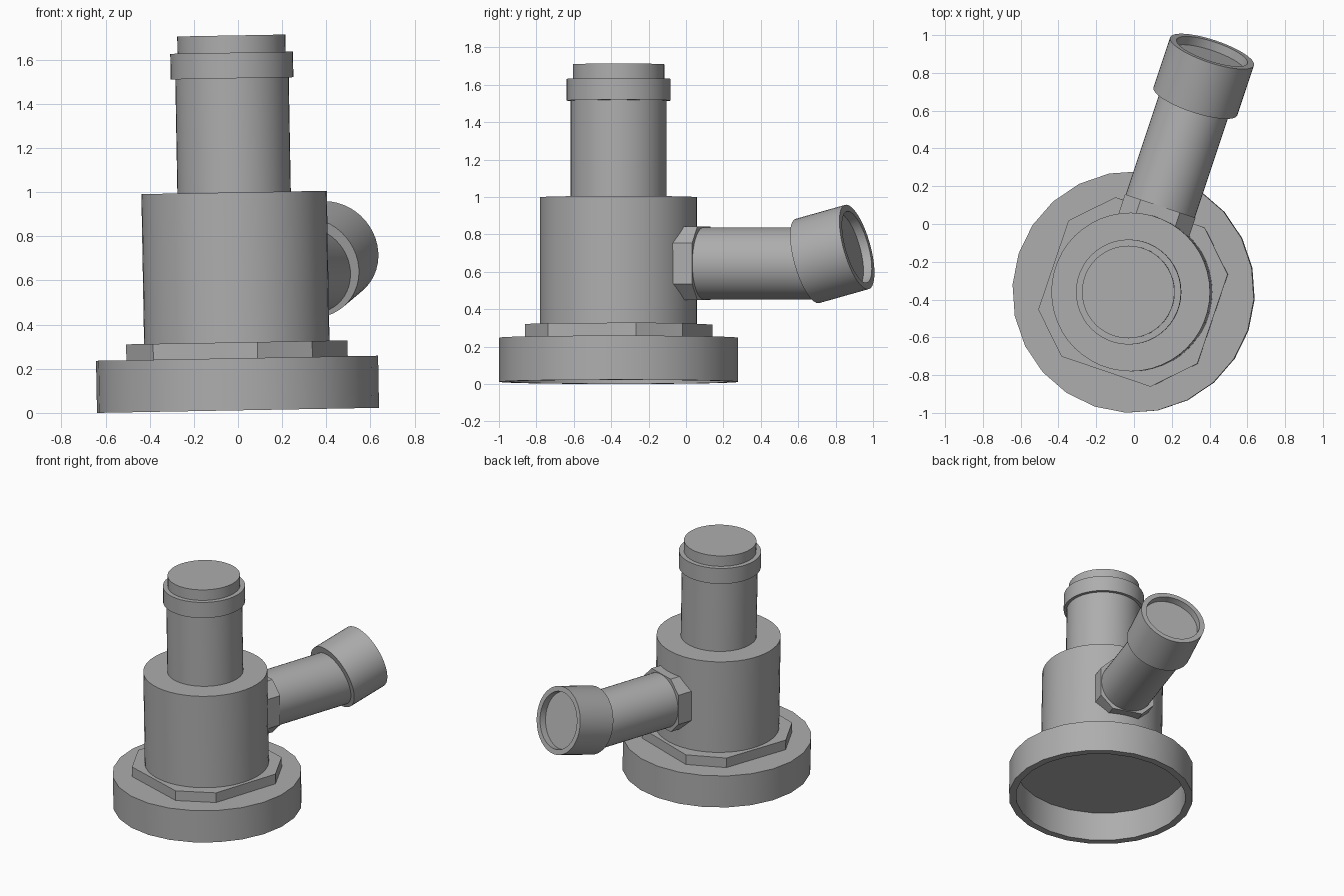
import bpy, bmesh, math
from mathutils import Matrix, Vector

cube = bpy.data.objects.get("Cube")
if cube:
    bpy.data.objects.remove(cube, do_unlink=True)

GREY = (0.42, 0.42, 0.42, 1.0)
metal = bpy.data.materials.new("plain grey")
metal.use_nodes = True
metal.diffuse_color = GREY
metal.node_tree.nodes["Principled BSDF"].inputs["Base Color"].default_value = GREY


def finish(name, bm, matrix):
    bmesh.ops.recalc_face_normals(bm, faces=bm.faces)
    mesh = bpy.data.meshes.new(name)
    bm.to_mesh(mesh)
    bm.free()
    mesh.materials.append(metal)
    ob = bpy.data.objects.new(name, mesh)
    ob.matrix_world = matrix
    bpy.context.collection.objects.link(ob)
    bpy.ops.object.select_all(action='DESELECT')
    ob.select_set(True)
    bpy.context.view_layer.objects.active = ob
    bpy.ops.object.shade_smooth_by_angle(angle=math.radians(30))
    return ob


def lathe(name, profile, matrix, sides=48, start=0.0):
    """Revolve (radius, height) points; the end rings are capped."""
    bm = bmesh.new()
    rings = []
    for r, h in profile:
        angles = [math.radians(start) + math.tau * i / sides for i in range(sides)]
        rings.append([bm.verts.new((r * math.cos(a), r * math.sin(a), h)) for a in angles])
    for low, high in zip(rings, rings[1:]):
        for i in range(sides):
            j = (i + 1) % sides
            bm.faces.new((low[i], low[j], high[j], high[i]))
    bm.faces.new(rings[0])
    bm.faces.new(rings[-1])
    return finish(name, bm, matrix)


def nut(name, radius, angles, low, high, matrix):
    """Eight-sided plate: a square with its corners cut off."""
    bm = bmesh.new()
    turns = [math.radians(a + 90 * q) for q in range(4) for a in angles]
    face = bm.faces.new([bm.verts.new((radius * math.cos(t), radius * math.sin(t), low))
                         for t in turns])
    top = bmesh.ops.extrude_face_region(bm, geom=[face], use_keep_orig=True)
    moved = [v for v in top["geom"] if isinstance(v, bmesh.types.BMVert)]
    bmesh.ops.translate(bm, verts=moved, vec=(0, 0, high - low))
    return finish(name, bm, matrix)


# Upright parts share one slightly leaning axis
upright = Matrix.Translation((0, -0.36, 0.0115)) @ Matrix.Rotation(-0.018, 4, 'Y')
lathe("base_flange", [(0.59, 0.22), (0.59, 0), (0.64, 0), (0.64, 0.236)],
      upright, sides=24, start=-3.5)
nut("base_nut", 0.51, (10.5, 42), 0.23, 0.308, upright)
lathe("body", [(0.42, 0.23), (0.42, 0.987)], upright)
lathe("neck", [(0.257, 0.95), (0.257, 1.55)], upright)
lathe("neck_collar", [(0.278, 1.504), (0.278, 1.62)], upright)
lathe("neck_tip", [(0.245, 1.55), (0.245, 1.698)], upright)

# Side branch, with local z running outward and local x upward
heading = Vector((0.317, 0.948, 0)).normalized()
side = Vector((0, 0, 1)).cross(heading)


def branch_frame(origin, rise):
    out = heading * math.cos(rise) + Vector((0, 0, math.sin(rise)))
    up = side.cross(out) * -1
    frame = Matrix((up, out.cross(up), out)).transposed().to_4x4()
    return Matrix.Translation(origin) @ frame


pipe = branch_frame((-0.013, -0.36, 0.645), 0)
lathe("branch_pipe", [(0.193, 0.3), (0.193, 1.15)], pipe)
nut("branch_nut", 0.225, (-29, 29), 0.33, 0.48, pipe)

# Raised end cup with a shallow open mouth
cup = branch_frame((0.325, 0.65, 0.658), math.radians(15))
lathe("branch_cup", [(0.234, 0), (0.234, 0.288), (0.198, 0.288), (0.198, 0.24)], cup)
